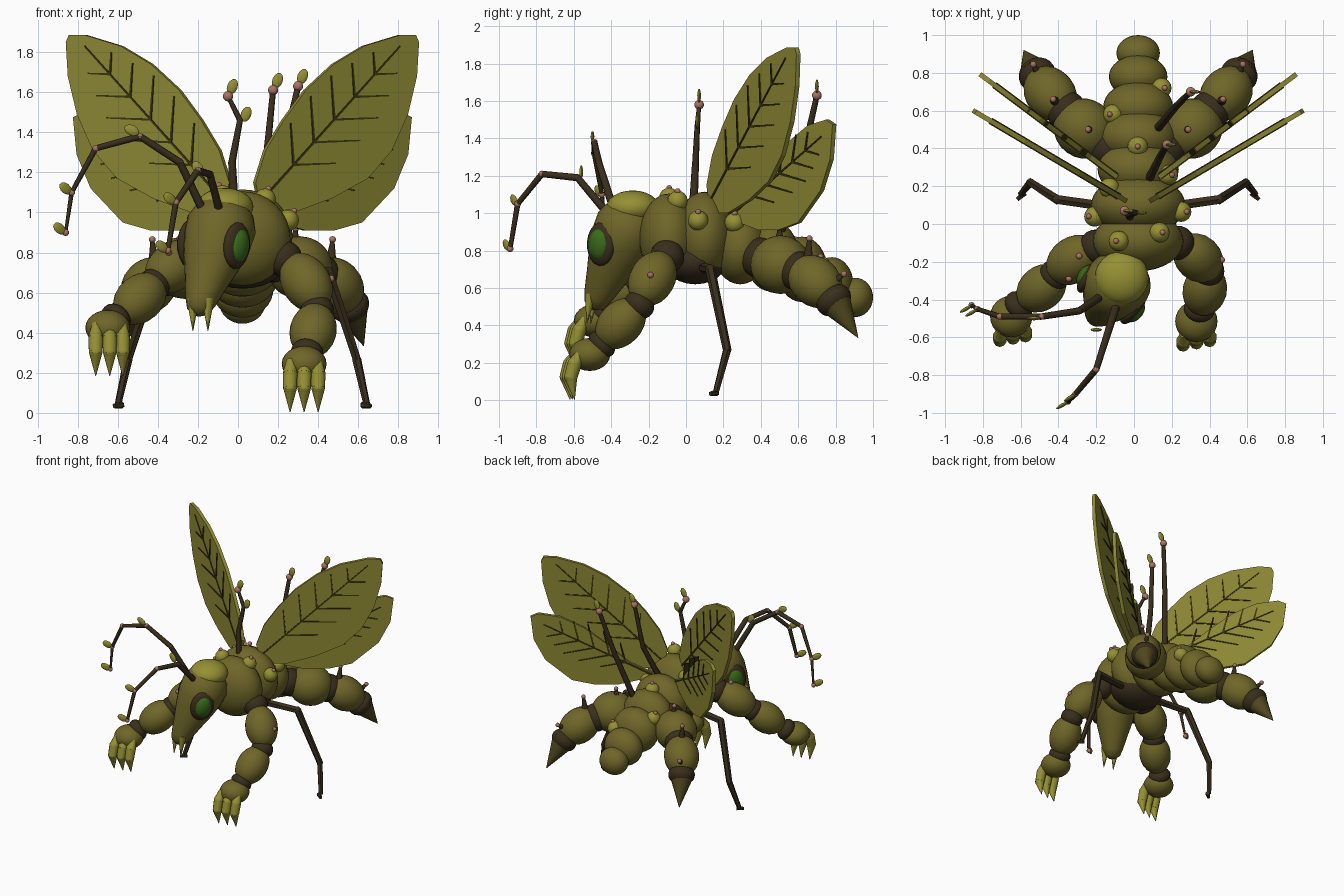
import bpy, bmesh, math
from mathutils import Vector, Matrix

if "Cube" in bpy.data.objects:
    bpy.data.objects.remove(bpy.data.objects["Cube"])

CX = 0.022  # body mid-plane


def material(name, rgb):
    m = bpy.data.materials.new(name)
    m.diffuse_color = tuple(c ** 2.2 for c in rgb) + (1,)
    m.use_nodes = True
    m.node_tree.nodes["Principled BSDF"].inputs["Base Color"].default_value = m.diffuse_color
    return m


OLIVE = material("olive_shell", (0.435, 0.40, 0.175))
BROWN = material("dark_bark", (0.235, 0.195, 0.13))
SPIKE = material("dark_olive_spike", (0.32, 0.285, 0.14))
LIGHT = material("light_moss", (0.58, 0.56, 0.215))
WING = material("leaf_wing", (0.55, 0.53, 0.215))
VEIN = material("leaf_vein", (0.24, 0.22, 0.09))
GREEN = material("eye_green", (0.235, 0.42, 0.12))
PINK = material("pink_bud", (0.66, 0.45, 0.39))


def finish(name, bm, mat, angle=50):
    me = bpy.data.meshes.new(name)
    bmesh.ops.recalc_face_normals(bm, faces=bm.faces)
    bm.to_mesh(me)
    bm.free()
    ob = bpy.data.objects.new(name, me)
    bpy.context.collection.objects.link(ob)
    me.materials.append(mat)
    if angle:
        bpy.ops.object.select_all(action='DESELECT')
        ob.select_set(True)
        bpy.context.view_layer.objects.active = ob
        bpy.ops.object.shade_smooth_by_angle(angle=math.radians(angle))
    return ob


def align(d):
    return Vector(d).to_track_quat('Z', 'Y').to_matrix().to_4x4()


def ball(name, c, r, mat, axis=(0, 0, 1), seg=24):
    """Ellipsoid whose local z follows axis."""
    r = (r, r, r) if isinstance(r, float) else r
    bm = bmesh.new()
    m = Matrix.Translation(c) @ align(axis) @ Matrix.Diagonal((*r, 1))
    bmesh.ops.create_uvsphere(bm, u_segments=seg, v_segments=seg // 2, radius=1, matrix=m)
    return finish(name, bm, mat)


def tube(name, pts, radii, mat, sides=8):
    """Chain of tapered cylinders with round joints."""
    bm = bmesh.new()
    pts = [Vector(p) for p in pts]
    for a, b, ra, rb in zip(pts, pts[1:], radii, radii[1:]):
        m = Matrix.Translation((a + b) / 2) @ align(b - a)
        bmesh.ops.create_cone(bm, cap_ends=True, segments=sides, radius1=ra, radius2=rb,
                              depth=(b - a).length, matrix=m)
    for p, r in zip(pts[1:-1], radii[1:-1]):
        bmesh.ops.create_uvsphere(bm, u_segments=sides, v_segments=6, radius=r,
                                  matrix=Matrix.Translation(p))
    return finish(name, bm, mat)


def lathe(name, a, b, profile, mat, n=24):
    """Radii along a straight axis; profile holds (position, radius)."""
    a, b = Vector(a), Vector(b)
    rot = align(b - a)
    bm = bmesh.new()
    rings = []
    for t, r in profile:
        rings.append([bm.verts.new(a.lerp(b, t) + rot @ Vector(
            (r * math.cos(i * math.tau / n), r * math.sin(i * math.tau / n), 0))) for i in range(n)])
    for p, q in zip(rings, rings[1:]):
        for i in range(n):
            bm.faces.new((p[i], p[(i + 1) % n], q[(i + 1) % n], q[i]))
    bm.faces.new(rings[0])
    bm.faces.new(rings[-1])
    return finish(name, bm, mat)


def thorn(base, tip):
    tube("thorn", [base, tip], [0.030, 0.009], BROWN)
    ball("thorn_bud", tip, 0.017, PINK, seg=12)


def leaf(c, axis):
    ball("leaflet", c, (0.010, 0.026, 0.040), LIGHT, axis, 12)


# Body segments: centre y, centre z, half sizes
segments = [(-0.09, 0.87, 0.24, 0.16, 0.235), (0.10, 0.88, 0.25, 0.16, 0.235),
            (0.29, 0.82, 0.215, 0.15, 0.20), (0.46, 0.77, 0.205, 0.145, 0.19),
            (0.62, 0.70, 0.185, 0.135, 0.175), (0.78, 0.62, 0.155, 0.115, 0.145),
            (0.905, 0.55, 0.115, 0.095, 0.105)]
for y, z, rx, ry, rz in segments:
    ball("body_segment", (CX, y, z), (rx, ry, rz), OLIVE, seg=32)
ball("belly", (CX, 0.05, 0.745), (0.21, 0.17, 0.125), BROWN)


def top_z(x, y):
    zs = []
    for sy, sz, rx, ry, rz in segments:
        k = 1 - ((x - CX) / rx) ** 2 - ((y - sy) / ry) ** 2
        if k > 0:
            zs.append(sz + rz * math.sqrt(k))
    return max(zs, default=0.93)


# Back bumps with buds
for x, y in [(-0.08, -0.09), (0.135, -0.045), (-0.21, 0.04), (0.25, 0.065), (-0.13, 0.19),
             (0.18, 0.26), (0.02, 0.41), (-0.11, 0.58), (0.145, 0.72)]:
    z = top_z(x, y)
    ball("back_bump", (x, y, z), 0.054, LIGHT, seg=16)
    out = Vector((x - CX, 0, 0.35)).normalized() * 0.054
    ball("bump_bud", Vector((x, y, z)) + out, 0.016, PINK, seg=10)

# Head, turned to one side
lathe("head", (-0.05, -0.26, 1.05), (-0.205, -0.50, 0.49),
      [(0, 0.08), (0.08, 0.145), (0.2, 0.175), (0.35, 0.17), (0.52, 0.145), (0.7, 0.11),
       (0.88, 0.078), (0.96, 0.058), (1, 0.02)], OLIVE)
ball("head_cap", (-0.065, -0.285, 1.03), (0.142, 0.142, 0.092), LIGHT)
for c, d in [((0.0, -0.46, 0.835), (0.76, -0.64, -0.05)), ((-0.25, -0.28, 0.845), (-0.8, 0.5, 0.0))]:
    n = Vector(d).normalized()
    up = (Vector((-0.1, -0.1, -1)) - n * n.dot(Vector((-0.1, -0.1, -1)))).normalized()
    rot = Matrix((n.cross(up), up, n)).transposed().to_4x4()
    for name, r, off, mat in [("eye_rim", (0.092, 0.118, 0.04), -0.008, BROWN),
                              ("eye", (0.066, 0.088, 0.045), 0.004, GREEN)]:
        bm = bmesh.new()
        m = Matrix.Translation(Vector(c) + n * off) @ rot @ Matrix.Diagonal((*r, 1))
        bmesh.ops.create_uvsphere(bm, u_segments=20, v_segments=12, radius=1, matrix=m)
        finish(name, bm, mat)
for x, y in [(-0.225, -0.49), (-0.15, -0.51)]:
    tube("fang", [(x, y, 0.57), (x, y - 0.02, 0.41)], [0.032, 0.002], LIGHT)

# Antennae
antennae = [[(-0.17, -0.38, 1.0), (-0.29, -0.46, 1.25), (-0.49, -0.49, 1.38), (-0.71, -0.49, 1.32),
             (-0.83, -0.45, 1.10), (-0.86, -0.43, 0.90)],
            [(-0.09, -0.42, 1.0), (-0.14, -0.58, 1.19), (-0.20, -0.77, 1.21), (-0.31, -0.90, 1.05),
             (-0.35, -0.94, 0.81)]]
for pts in antennae:
    tube("antenna", pts, [0.022, 0.019, 0.017, 0.015, 0.012, 0.008], BROWN)
    for p in pts[1:]:
        ball("antenna_bud", p, 0.018, PINK, seg=10)
    for p in pts[-2:]:
        leaf(Vector(p) + Vector((-0.03, -0.02, 0.02)), (-0.7, -0.4, 0.5))
leaf((-0.53, -0.50, 1.41), (-0.8, 0, 0.4))
leaf((-0.20, -0.56, 1.22), (-0.5, 0, 0.8))

# Twigs on the back
for pts in [[(-0.02, 0.04, 1.05), (-0.03, 0.05, 1.25), (0.01, 0.06, 1.46), (-0.05, 0.07, 1.58)],
            [(0.08, 0.24, 0.98), (0.14, 0.36, 1.25), (0.175, 0.42, 1.61)],
            [(0.12, 0.50, 0.88), (0.22, 0.62, 1.28), (0.30, 0.70, 1.63)]]:
    tube("back_twig", pts, [0.023, 0.019, 0.015, 0.011], BROWN)
    ball("twig_bud", pts[-1], 0.026, PINK, seg=14)
    leaf(Vector(pts[-1]) + Vector((0.022, 0, 0.048)), (0.4, 0, 1))
leaf((0.04, 0.06, 1.49), (0.4, 0, 1))


# Front legs: shoulder, upper, knee, lower, wrist, hand
def front_leg(sh, up, knee, low, wrist, hand, claws):
    sh, up, knee, low, wrist, hand = map(Vector, (sh, up, knee, low, wrist, hand))
    ball("shoulder_joint", sh, (0.092, 0.092, 0.085), BROWN, up - sh)
    ball("front_upper_leg", up, (0.122, 0.122, 0.165), OLIVE, knee - sh)
    ball("knee_joint", knee, (0.084, 0.084, 0.07), BROWN, low - up)
    ball("front_lower_leg", low, (0.117, 0.117, 0.155), OLIVE, wrist - knee)
    ball("wrist_joint", wrist, (0.082, 0.082, 0.058), BROWN, hand - low)
    ball("hand", hand, (0.112, 0.11, 0.088), OLIVE)
    for i, x in enumerate(claws):
        y, z = hand.y - 0.07 + 0.012 * i, hand.z
        tube("claw", [(x, y, z + 0.02), (x, y - 0.035, z - 0.05), (x, y - 0.055, z - 0.12),
                      (x, y - 0.035, z - 0.24)], [0.018, 0.038, 0.036, 0.002], LIGHT, 10)


front_leg((0.23, -0.10, 0.77), (0.34, -0.18, 0.65), (0.395, -0.25, 0.51), (0.375, -0.35, 0.41),
          (0.345, -0.45, 0.30), (0.33, -0.515, 0.245), (0.26, 0.33, 0.40))
front_leg((-0.20, -0.12, 0.80), (-0.32, -0.19, 0.73), (-0.42, -0.27, 0.64), (-0.49, -0.34, 0.57),
          (-0.61, -0.43, 0.47), (-0.65, -0.49, 0.425), (-0.71, -0.64, -0.575))
thorn((0.41, -0.18, 0.64), (0.465, -0.19, 0.67))
thorn((-0.30, -0.18, 0.81), (-0.29, -0.17, 0.87))
thorn((-0.34, -0.27, 0.76), (-0.345, -0.29, 0.80))

for s in (-1, 1):
    def P(x, y, z):
        return Vector((CX + s * x, y, z))

    # Rear legs ending in spikes
    ball("rear_hip_joint", P(0.15, 0.40, 0.76), 0.11, BROWN)
    ball("rear_upper_leg", P(0.285, 0.505, 0.725), (0.157, 0.157, 0.168), OLIVE, (s * 0.14, 0.1, 0))
    ball("rear_knee_joint", P(0.38, 0.60, 0.69), 0.107, BROWN)
    ball("rear_lower_leg", P(0.465, 0.69, 0.635), (0.132, 0.132, 0.165), OLIVE, (s * 0.5, 0.6, -0.5))
    ball("spike_joint", P(0.535, 0.79, 0.535), (0.10, 0.10, 0.075), BROWN, (s * 0.35, 0.6, -0.8))
    tube("rear_spike", [P(0.535, 0.785, 0.545), P(0.605, 0.92, 0.335)], [0.098, 0.002], SPIKE, 16)
    thorn(P(0.26, 0.50, 0.83), P(0.265, 0.50, 0.92))
    thorn(P(0.44, 0.65, 0.74), P(0.45, 0.66, 0.865))
    thorn(P(0.52, 0.77, 0.62), P(0.555, 0.845, 0.675))

    # Thin middle legs
    tube("middle_leg", [P(0.15, 0.09, 0.71), P(0.43, 0.13, 0.70), P(0.57, 0.22, 0.27), P(0.62, 0.16, 0.045)],
         [0.028, 0.027, 0.023, 0.017], BROWN, 6)
    tube("middle_foot", [P(0.60, 0.165, 0.04), P(0.64, 0.13, 0.035)], [0.018, 0.012], BROWN, 6)

    # Leaf wings: upright plates with a midrib and paired veins
    upper = [(.08, 1.05), (.06, 1.15), (.11, 1.31), (.20, 1.46), (.31, 1.61), (.45, 1.74), (.60, 1.83),
             (.78, 1.885), (.86, 1.885), (.875, 1.85), (.865, 1.68), (.82, 1.49), (.74, 1.31),
             (.62, 1.17), (.44, 1.07), (.25, 1.0), (.13, 1.0)]
    lower = [(.11, 1.0), (.25, 1.09), (.39, 1.25), (.52, 1.38), (.66, 1.47), (.79, 1.5), (.838, 1.475),
             (.82, 1.29), (.75, 1.12), (.59, .95), (.45, .91), (.31, .91), (.17, .95)]
    for name, line, slope, y0, rib in [("upper_wing", upper, 0.59, 0.085, ((.08, 1.05), (.78, 1.83))),
                                       ("lower_wing", lower, 0.75, 0.165, ((.12, .99), (.76, 1.41)))]:
        def W(x, z):
            return P(x, y0 + slope * x, z)
        nrm = Vector((-s * slope, 1, 0)).normalized() * 0.013
        bm = bmesh.new()
        front = [bm.verts.new(W(x, z) - nrm) for x, z in line]
        back = [bm.verts.new(W(x, z) + nrm) for x, z in line]
        bm.faces.new(front)
        bm.faces.new(back[::-1])
        for i in range(len(line)):
            j = (i + 1) % len(line)
            bm.faces.new((front[i], front[j], back[j], back[i]))
        finish(name, bm, WING, 0)

        a, b = Vector(rib[0]), Vector(rib[1])
        d = (b - a).normalized()
        strokes = [(a, b)]
        for i in range(5):
            p = a.lerp(b, 0.24 + 0.145 * i)
            if name == "upper_wing":
                ln = (0.21, 0.23, 0.22, 0.17, 0.11)[i]
            else:
                ln = (0.15, 0.19, 0.19, 0.15, 0.10)[i]
            for turn in (0.80, -0.80):
                q = Vector((d.x * math.cos(turn) - d.y * math.sin(turn),
                            d.x * math.sin(turn) + d.y * math.cos(turn)))
                strokes.append((p, p + q * ln))
        bm = bmesh.new()
        for p, q in strokes:
            w = Vector((-(q - p).y, (q - p).x)).normalized() * 0.0055
            ends = [p - w, q - w * 0.6, q + w * 0.6, p + w]
            f = [bm.verts.new(W(*e) - nrm * 1.4) for e in ends]
            k = [bm.verts.new(W(*e) + nrm * 1.4) for e in ends]
            bm.faces.new(f)
            bm.faces.new(k[::-1])
            for i in range(4):
                bm.faces.new((f[i], f[(i + 1) % 4], k[(i + 1) % 4], k[i]))
        finish(name + "_veins", bm, VEIN, 0)
